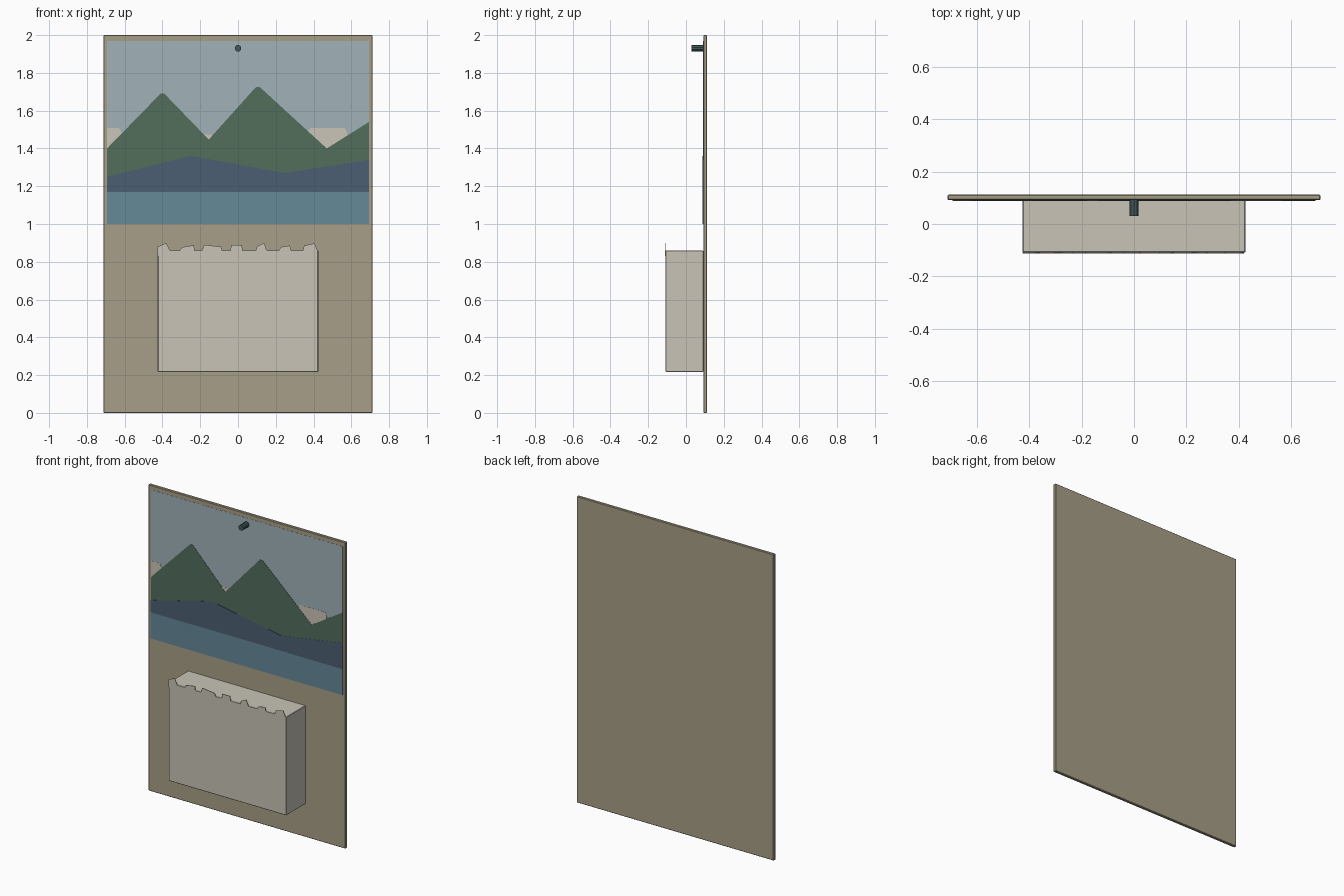
import bpy, bmesh, math

if "Cube" in bpy.data.objects:
    bpy.data.objects.remove(bpy.data.objects["Cube"])


def material(name, r, g, b):
    def lin(c):
        c /= 255
        return c / 12.92 if c < 0.04 else ((c + 0.055) / 1.055) ** 2.4
    m = bpy.data.materials.new(name)
    m.diffuse_color = (lin(r), lin(g), lin(b), 1)
    m.use_nodes = True
    m.node_tree.nodes["Principled BSDF"].inputs["Base Color"].default_value = m.diffuse_color
    return m


TAN = material("tan board", 168, 159, 136)
CREAM = material("cream box", 200, 196, 183)
SKY = material("pale sky", 161, 178, 185)
CLOUD = material("warm cloud", 203, 197, 183)
GREEN = material("mountain green", 82, 110, 92)
NAVY = material("hill blue", 76, 94, 114)
WATER = material("lake blue", 101, 136, 152)
STEEL = material("dark peg", 66, 88, 92)

BOARD_FRONT = 0.092


def finish(bm, name, mat):
    bmesh.ops.recalc_face_normals(bm, faces=bm.faces)
    mesh = bpy.data.meshes.new(name)
    bm.to_mesh(mesh)
    bm.free()
    mesh.materials.append(mat)
    ob = bpy.data.objects.new(name, mesh)
    bpy.context.collection.objects.link(ob)
    return ob


def plate(name, outline, front, back, mat):
    """Extrude an x-z outline from y = front to y = back."""
    bm = bmesh.new()
    face = bm.faces.new([bm.verts.new((x, front, z)) for x, z in outline])
    new = bmesh.ops.extrude_face_region(bm, geom=[face])["geom"]
    verts = [v for v in new if isinstance(v, bmesh.types.BMVert)]
    bmesh.ops.translate(bm, verts=verts, vec=(0, back - front, 0))
    return finish(bm, name, mat)


def rect(x0, x1, z0, z1):
    return [(x0, z0), (x1, z0), (x1, z1), (x0, z1)]


def bevel(ob, width):
    mod = ob.modifiers.new("edge bevel", 'BEVEL')
    mod.width = width
    mod.segments = 1


def layer(name, outline, level, mat):
    """Painted shape on the board, higher levels lie in front."""
    plate(name, outline, BOARD_FRONT - 0.0009 * level, BOARD_FRONT, mat)


# Backing board
bevel(plate("back_board", rect(-0.712, 0.712, 0, 2), BOARD_FRONT, 0.112, TAN), 0.003)

# Landscape picture, painted back to front
layer("sky", rect(-0.693, 0.693, 1.0, 1.97), 1, SKY)


def cloud(name, x0, x1, z0, z1, cut):
    c = 0.025
    left = [(x0, z1), (x0, z0)] if cut else [(x0 + c, z1), (x0, z1 - c), (x0, z0 + c), (x0 + c, z0)]
    layer(name, left + [(x1 - c, z0), (x1, z0 + c), (x1, z1 - c), (x1 - c / 2, z1)], 2, CLOUD)


cloud("cloud_left", -0.693, -0.615, 1.39, 1.507, True)
cloud("cloud_middle", -0.20, -0.125, 1.40, 1.475, False)
cloud("cloud_right", 0.36, 0.578, 1.39, 1.507, False)

layer("mountains", [(-0.693, 1.17), (0.693, 1.17), (0.693, 1.54), (0.47, 1.40), (0.115, 1.725),
                    (0.095, 1.725), (-0.155, 1.447), (-0.39, 1.69), (-0.41, 1.69),
                    (-0.693, 1.40)], 3, GREEN)
layer("hills", [(-0.693, 1.17), (0.693, 1.17), (0.693, 1.34), (0.25, 1.27),
                (-0.25, 1.36), (-0.693, 1.25)], 4, NAVY)
layer("lake", rect(-0.693, 0.693, 1.0, 1.172), 4, WATER)

# Storage box
bevel(plate("box", rect(-0.425, 0.425, 0.217, 0.86), -0.109, BOARD_FRONT, CREAM), 0.003)

# Torn strip along the top front edge of the box
torn = [(-0.425, 0.88), (-0.38, 0.90), (-0.36, 0.86), (-0.307, 0.86), (-0.297, 0.877),
        (-0.233, 0.888), (-0.23, 0.86), (-0.19, 0.86), (-0.18, 0.89), (-0.09, 0.88),
        (-0.085, 0.86), (-0.04, 0.86), (-0.036, 0.89), (0.02, 0.89), (0.025, 0.86),
        (0.095, 0.86), (0.10, 0.88), (0.138, 0.899), (0.153, 0.86), (0.217, 0.86),
        (0.227, 0.878), (0.275, 0.886), (0.28, 0.86), (0.344, 0.86), (0.35, 0.885),
        (0.405, 0.898), (0.42, 0.86)]
plate("torn_edge", torn + [(0.42, 0.83), (-0.425, 0.83)], -0.112, -0.108, CREAM)

# Hanging peg
bm = bmesh.new()
bmesh.ops.create_cone(bm, cap_ends=True, segments=10, radius1=0.018, radius2=0.018, depth=0.064)
for v in bm.verts:
    x, y, z = v.co
    v.co = (x, z + 0.062, y + 1.93)
finish(bm, "peg", STEEL)
